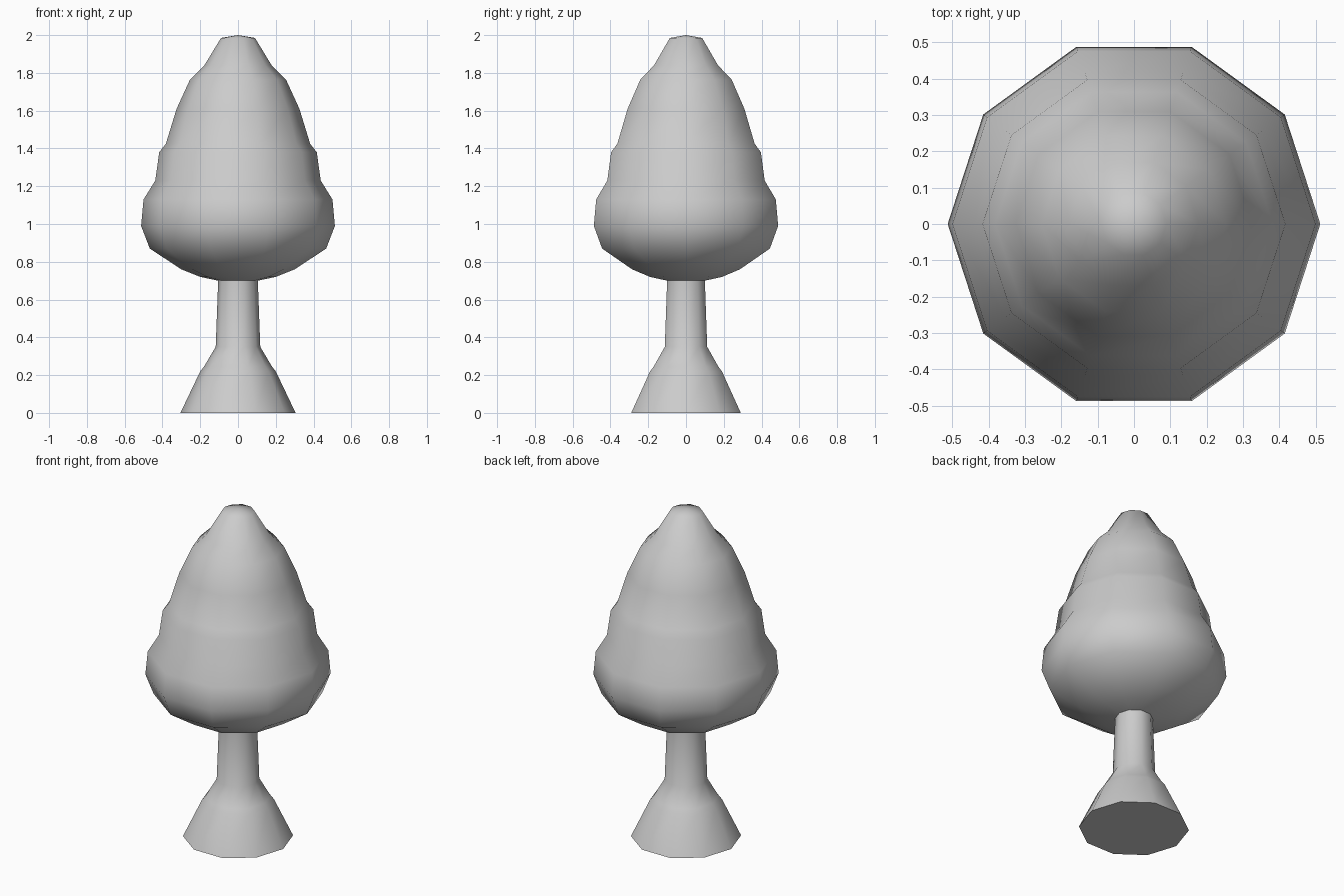
import bpy, bmesh, math

if "Cube" in bpy.data.objects:
    bpy.data.objects.remove(bpy.data.objects["Cube"])

SIDES = 10


def lathe(name, profile, cap_bottom=False, cap_top=False, smooth=60):
    """Revolve (radius, height) points into a ten-sided part."""
    bm = bmesh.new()
    rings = []
    for r, z in profile:
        rings.append([bm.verts.new((r * math.cos(math.tau * i / SIDES),
                                    r * math.sin(math.tau * i / SIDES), z))
                      for i in range(SIDES)])
    for a, b in zip(rings, rings[1:]):
        for i in range(SIDES):
            j = (i + 1) % SIDES
            bm.faces.new((a[i], a[j], b[j], b[i]))
    if cap_bottom:
        bm.faces.new(rings[0][::-1])
    if cap_top:
        tip = bm.verts.new((0, 0, 2.0))
        for i in range(SIDES):
            bm.faces.new((rings[-1][i], rings[-1][(i + 1) % SIDES], tip))
    mesh = bpy.data.meshes.new(name)
    bm.to_mesh(mesh)
    bm.free()
    obj = bpy.data.objects.new(name, mesh)
    bpy.context.collection.objects.link(obj)
    bpy.ops.object.select_all(action='DESELECT')
    obj.select_set(True)
    bpy.context.view_layer.objects.active = obj
    bpy.ops.object.shade_smooth_by_angle(angle=math.radians(smooth))
    return obj


# Trunk with flared foot
lathe("trunk", [(0.305, 0), (0.20, 0.22), (0.18, 0.245), (0.118, 0.35), (0.105, 0.70)],
      cap_bottom=True)

# Tiered foliage, rounded underneath and tapering to a blunt tip
lathe("foliage", [(0.105, 0.70), (0.20, 0.72), (0.30, 0.76), (0.467, 0.87),
                  (0.513, 0.99), (0.50, 1.13), (0.438, 1.23), (0.417, 1.38),
                  (0.382, 1.425), (0.325, 1.61), (0.254, 1.765), (0.178, 1.84),
                  (0.09, 1.985)], cap_top=True)
